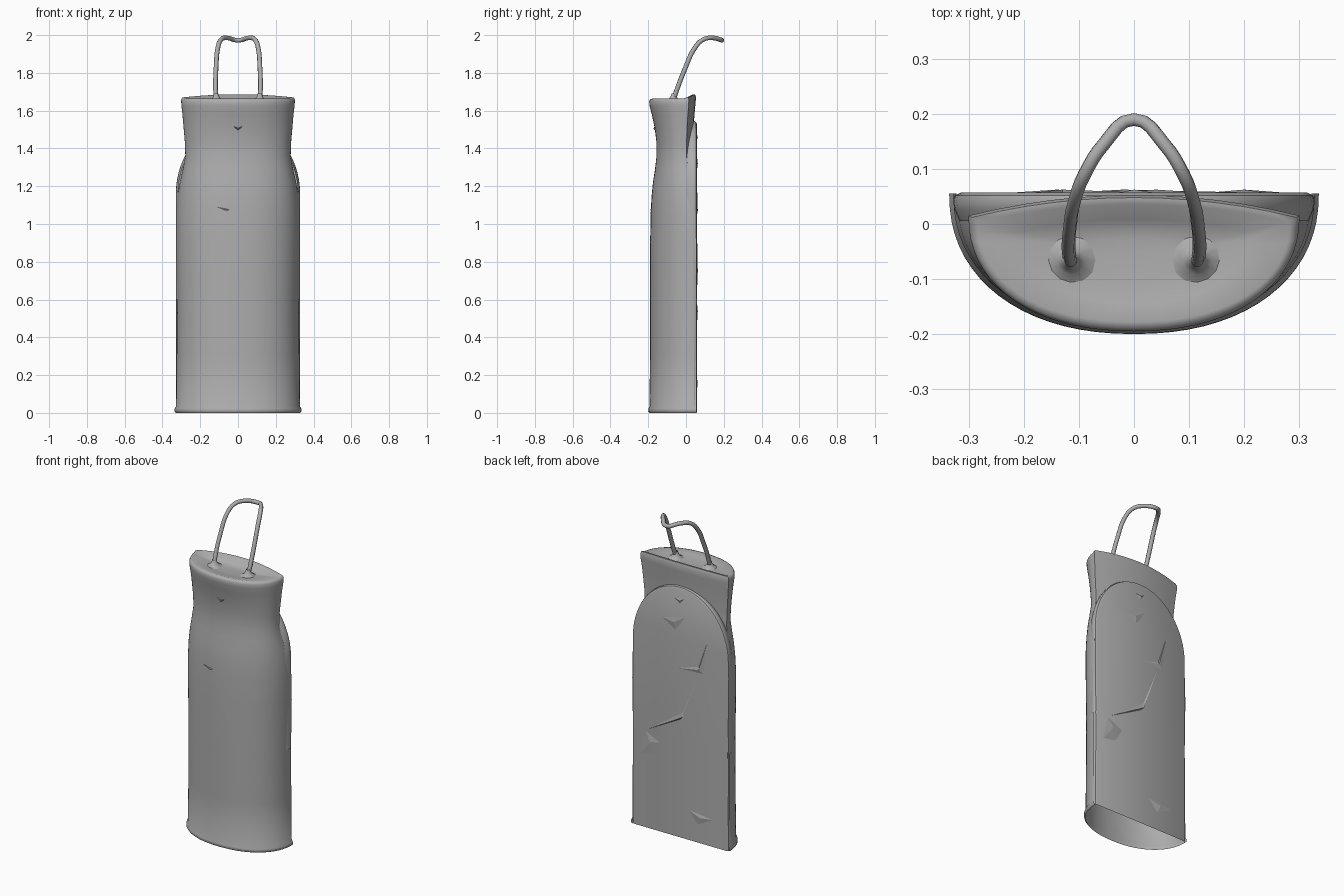
import bpy, bmesh, math
from mathutils import Vector

if "Cube" in bpy.data.objects:
    bpy.data.objects.remove(bpy.data.objects["Cube"])

grey = bpy.data.materials.new("plain grey")
grey.diffuse_color = (0.42, 0.42, 0.42, 1)
grey.use_nodes = True
grey.node_tree.nodes["Principled BSDF"].inputs["Base Color"].default_value = grey.diffuse_color


def finish(bm, name, angle=40, normals=True):
    if normals:
        bmesh.ops.recalc_face_normals(bm, faces=bm.faces)
    me = bpy.data.meshes.new(name)
    bm.to_mesh(me)
    bm.free()
    ob = bpy.data.objects.new(name, me)
    bpy.context.collection.objects.link(ob)
    me.materials.append(grey)
    bpy.ops.object.select_all(action='DESELECT')
    ob.select_set(True)
    bpy.context.view_layer.objects.active = ob
    bpy.ops.object.shade_smooth_by_angle(angle=math.radians(angle))
    return ob


# Body shell: D-shaped rings (z, half width, front y, back corner y, back bulge)
N, B = 36, 12
RINGS = [(0.0, .329, -.194, .055, 0), (.008, .336, -.2, .055, 0),
         (.022, .336, -.199, .055, 0), (.035, .328, -.193, .055, 0),
         (.3, .325, -.191, .055, 0), (.6, .323, -.191, .055, 0),
         (.9, .328, -.19, .055, 0), (1.06, .328, -.187, .05, 0),
         (1.15, .32, -.182, .04, 0), (1.22, .308, -.175, .025, .01),
         (1.29, .292, -.164, .01, .02), (1.36, .279, -.156, .003, .03),
         (1.43, .281, -.156, .003, .033), (1.51, .288, -.166, .006, .034),
         (1.58, .294, -.181, .01, .035), (1.625, .3, -.193, .014, .036),
         (1.648, .301, -.195, .015, .038), (1.66, .295, -.19, .012, .036),
         (1.664, .283, -.178, .004, .032)]


def ring_points(z, w, yf, yb, bulge):
    pts = []
    for i in range(N + 1):                        # rounded front
        a = math.pi * i / N
        c, s = math.cos(a), math.sin(a)
        x = w * math.copysign(abs(c) ** (2 / 2.2), c)
        pts.append((x, yb + (yf - yb) * max(s, 0) ** (2 / 2.2), z))
    for i in range(1, B):                         # nearly flat back
        u = -1 + 2 * i / B
        pts.append((u * w, yb + bulge * (1 - u * u), z))
    if z > 1.6:                                   # raised back lip
        k = (z - 1.6) / .06
        pts = [(x, y, h + .025 * k * max(0, (y + .01) / .055)) for x, y, h in pts]
    return pts


bm = bmesh.new()
loops = [[bm.verts.new(p) for p in ring_points(*r)] for r in RINGS]
M = len(loops[0])
for k in range(len(loops) - 1):
    for i in range(M):
        if i >= N and RINGS[k + 1][0] < 1.1:      # back panel closes this part
            continue
        j = (i + 1) % M
        bm.faces.new((loops[k][i], loops[k][j], loops[k + 1][j], loops[k + 1][i]))
# sunken top
last = loops[-1]
for f, z in ((.72, 1.655), (.35, 1.648)):
    new = [bm.verts.new((v.co.x * f, -.06 + (v.co.y + .06) * f, z)) for v in loops[-1]]
    for i in range(M):
        j = (i + 1) % M
        bm.faces.new((last[i], last[j], new[j], new[i]))
    last = new
bm.faces.new(last)
finish(bm, "body_shell", 50)


# Back panel: arched sheet with a rounded rim, open along the bottom
def arch(inset, y):
    w = .329 - inset
    pts = [(w, y, .003), (w, y, .6)]
    for i in range(33):
        a = math.pi * i / 32
        pts.append((w * math.cos(a), y, 1.16 + (.385 - inset) * math.sin(a)))
    return pts + [(-w, y, .6), (-w, y, .003)]


bm = bmesh.new()
prev = None
for inset, y in ((.012, .005), (.003, .025), (.0, .042), (.004, .052), (.014, .057)):
    cur = [bm.verts.new(p) for p in arch(inset, y)]
    if prev:
        for i in range(len(cur) - 1):
            # lower sides need only the narrow outer rim
            if y < .05 and max(prev[i].co.z, prev[i + 1].co.z) < 1.1:
                continue
            bm.faces.new((prev[i], prev[i + 1], cur[i + 1], cur[i]))
    prev = cur
bm.faces.new(prev)
bmesh.ops.delete(bm, geom=[v for v in bm.verts if not v.link_faces], context='VERTS')
finish(bm, "back_panel", 40)


# Creases: shallow faceted folds, outline in x and z with one raised corner
def crease(name, outline, apex, y, lift):
    bm = bmesh.new()
    base = [bm.verts.new((x, y, z)) for x, z in outline]
    top = bm.verts.new((apex[0], y + lift, apex[1]))
    for i in range(len(base)):
        bm.faces.new((base[i], base[(i + 1) % len(base)], top))
    finish(bm, name, 5)


BACK = [([(.13, 1.33), (-.04, 1.37), (.03, 1.27)], (.04, 1.32)),
        ([(.04, 1.47), (-.03, 1.48), (.0, 1.44)], (.0, 1.46)),
        ([(.03, 1.04), (-.13, 1.09), (-.19, 1.27), (-.16, 1.05)], (-.13, 1.07)),
        ([(.24, .60), (-.02, .78), (-.13, 1.05), (.0, .73)], (-.02, .75)),
        ([(.24, .60), (.13, .55), (.18, .46), (.28, .44)], (.2, .54)),
        ([(-.05, .19), (-.23, .17), (-.12, .11)], (-.14, .16))]
for n, (outline, apex) in enumerate(BACK):
    crease(f"back_crease_{n + 1}", outline, apex, .0565, .006)
crease("front_crease_upper", [(-.04, 1.525), (0, 1.51), (.04, 1.525), (0, 1.495)],
       (0, 1.505), -.163, -.01)
crease("front_crease_lower", [(-.11, 1.09), (-.04, 1.075), (-.06, 1.065)],
       (-.06, 1.075), -.183, -.005)

# Carry loop: mirrored bent tube
half = [(-.115, -.072, 1.64), (-.119, -.045, 1.72), (-.116, -.002, 1.83),
        (-.108, .042, 1.925), (-.09, .09, 1.976), (-.055, .145, 1.985)]
path = half + [(0, .19, 1.972)] + [(-x, y, z) for x, y, z in reversed(half)]
cu = bpy.data.curves.new("carry_loop", 'CURVE')
cu.dimensions = '3D'
cu.bevel_depth = .0125
cu.bevel_resolution = 2
cu.use_fill_caps = True
sp = cu.splines.new('BEZIER')
sp.bezier_points.add(len(path) - 1)
for p, co in zip(sp.bezier_points, path):
    p.co = co
    p.handle_left_type = p.handle_right_type = 'AUTO'
sp.resolution_u = 4
cu.materials.append(grey)
bpy.context.collection.objects.link(bpy.data.objects.new("carry_loop", cu))

# Loop sockets: flared collars where the loop meets the top
for side, s in (("left", -1), ("right", 1)):
    bm = bmesh.new()
    prev = None
    for r, z in ((.045, 1.65), (.026, 1.66), (.016, 1.675), (.011, 1.69)):
        cur = [bm.verts.new((s * .115 + r * math.cos(a), -.066 + r * math.sin(a), z))
               for a in (math.tau * i / 12 for i in range(12))]
        if prev:
            for i in range(12):
                j = (i + 1) % 12
                bm.faces.new((prev[i], prev[j], cur[j], cur[i]))
        prev = cur
    finish(bm, f"loop_socket_{side}", 60)
